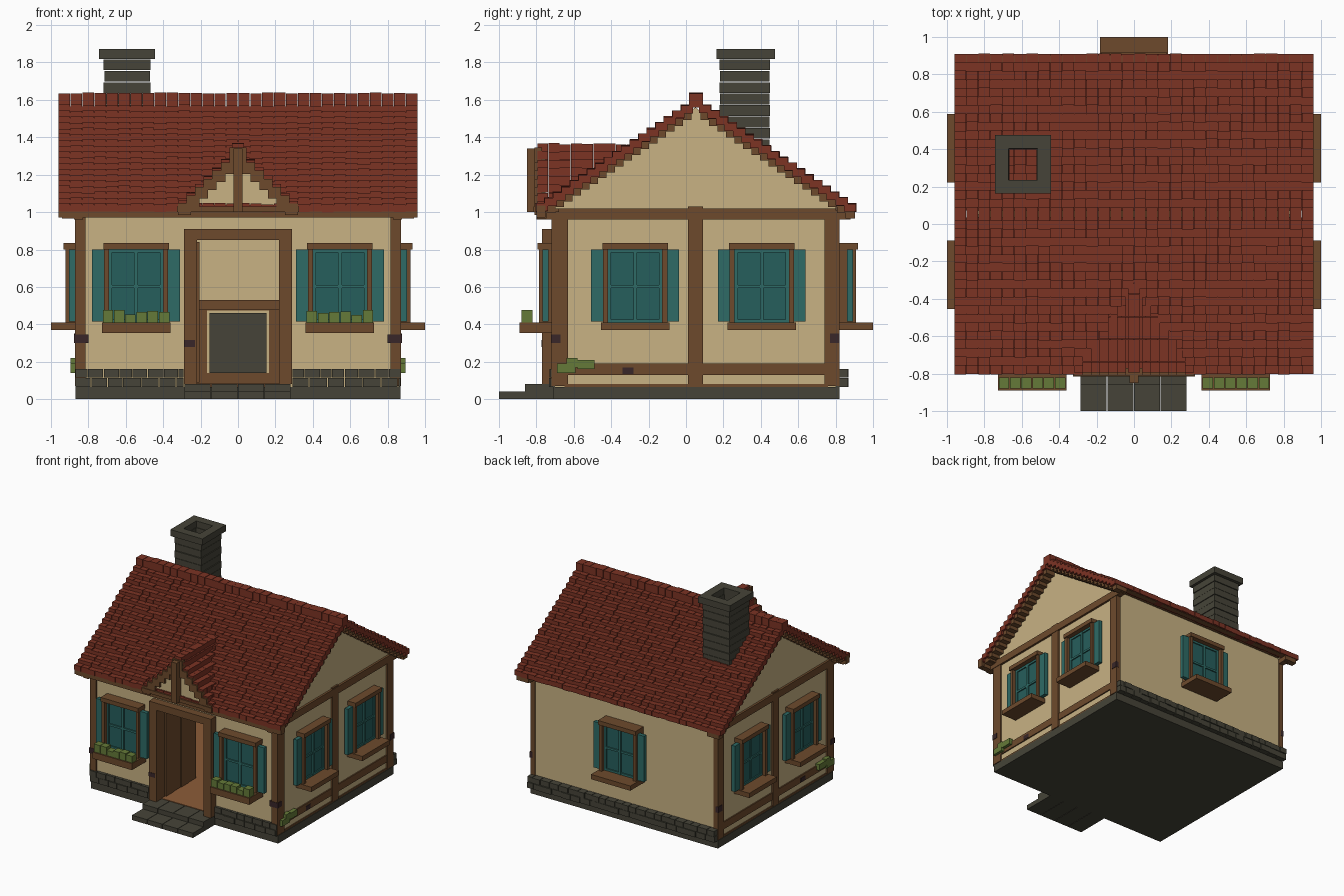
import bpy, bmesh, random
from mathutils import Vector

if "Cube" in bpy.data.objects:
    bpy.data.objects.remove(bpy.data.objects["Cube"])
random.seed(4)

def lin(c):
    c /= 255
    return c / 12.92 if c < 0.04045 else ((c + 0.055) / 1.055) ** 2.4

MATS = {}
for n, c in dict(red_tile=(124, 51, 36), cream_plaster=(200, 178, 131), brown_timber=(109, 74, 44),
                 dark_stone=(70, 68, 56), teal_paint=(46, 107, 102), dark_teal_glass=(38, 94, 92),
                 leaf_green=(101, 122, 56), orange_floor=(140, 92, 56), dark_weathering=(56, 38, 40)).items():
    m = bpy.data.materials.new(n)
    m.diffuse_color = (*[lin(v) for v in c], 1)
    m.use_nodes = True
    m.node_tree.nodes["Principled BSDF"].inputs["Base Color"].default_value = m.diffuse_color
    MATS[n] = m

PARTS = {}
def part(name, mat):
    if name not in PARTS:
        PARTS[name] = (bmesh.new(), mat)
    return PARTS[name][0]

def box(name, mat, x0, x1, y0, y1, z0, z1):
    bm = part(name, mat)
    vs = [bm.verts.new((x, y, z)) for x in (x0, x1) for y in (y0, y1) for z in (z0, z1)]
    for f in ((0, 1, 3, 2), (4, 6, 7, 5), (0, 4, 5, 1), (2, 3, 7, 6), (0, 2, 6, 4), (1, 5, 7, 3)):
        bm.faces.new([vs[i] for i in f])

def prism(name, mat, pts, offset):
    bm = part(name, mat)
    f = bm.faces.new([bm.verts.new(p) for p in pts])
    r = bmesh.ops.extrude_face_region(bm, geom=[f])
    for v in r['geom']:
        if isinstance(v, bmesh.types.BMVert):
            v.co += Vector(offset)

RED, CRM, BRN, STN = 'red_tile', 'cream_plaster', 'brown_timber', 'dark_stone'
TEAL, GLS, GRN, DRK = 'teal_paint', 'dark_teal_glass', 'leaf_green', 'dark_weathering'

# base, floor and steps
box('base_slab', STN, -.87, .87, -.71, .82, 0, .065)
box('wood_floor', 'orange_floor', -.84, .84, -.70, .80, .065, .085)
for i in range(4):
    x = -.285 + .1425 * i
    box('front_steps', STN, x, x + .139, -1, -.71, 0, .04)
    box('front_steps', STN, x, x + .139, -.86, -.70, .04, .08)

# stone courses along front and back
def stones(name, xa, xb, y0, y1):
    for r, (z0, z1) in enumerate(((.065, .112), (.116, .16))):
        x = xa
        while x < xb - .01:
            w = random.uniform(.06, .09) if r else random.uniform(.08, .1)
            e = min(x + w, xb)
            d = random.uniform(0, .008)
            box(name, STN, x + .002, e - .002, y0 - (d if y0 < 0 else 0), y1 - (d if y0 > 0 else 0), z0, z1)
            x = e
stones('front_stones', -.87, -.29, -.725, -.70)
stones('front_stones', .29, .87, -.725, -.70)
stones('back_stones', -.87, .87, .80, .87)

# walls with open doorway
for s in (-1, 1):
    box('front_wall', CRM, min(s * .25, s * .86), max(s * .25, s * .86), -.705, -.66, .065, 1.02)
    box('side_walls', CRM, min(s * .82, s * .858), max(s * .82, s * .858), -.70, .81, .065, 1.02)
    prism('gable_walls', CRM, [(s * .825, -.75, 1.0), (s * .825, .85, 1.0), (s * .825, .05, 1.56)], (s * .033, 0, 0))
box('front_wall', CRM, -.25, .25, -.705, -.66, .87, 1.02)
box('back_wall', CRM, -.86, .86, .77, .812, .065, 1.04)

# timber framing
for s in (-1, 1):
    def sbox(name, mat, x0, x1, *r):
        box(name, mat, min(s * x0, s * x1), max(s * x0, s * x1), *r)
    sbox('corner_posts', BRN, .815, .872, -.72, -.63, .07, 1.0)
    sbox('corner_posts', BRN, .83, .872, .74, .82, .07, 1.0)
    sbox('middle_posts', BRN, .83, .872, .01, .09, .07, 1.03)
    sbox('side_eave_beams', BRN, .83, .876, -.80, .88, .96, 1.02)
    sbox('side_low_beams', BRN, .83, .868, -.65, .76, .13, .19)
    sbox('side_sill_strips', BRN, .83, .865, -.65, .76, .065, .08)
    sbox('door_frame', BRN, .22, .288, -.77, -.65, .08, .91)
    # dark weathering marks on the timbers
    sbox('weather_marks', DRK, .80, .876, -.723, -.67, .30, .345)
    sbox('weather_marks', DRK, .85, .876, .77, .822, .30, .35)
    sbox('weather_marks', DRK, .85, .871, -.34, -.28, .135, .17)
    # small shrubs at the side walls
    for y, z, w in ((-.69, .14, .1), (-.64, .17, .06), (-.58, .16, .09)):
        sbox('side_shrubs', GRN, .86, .895, y, y + w, z, z + .05)
box('weather_marks', DRK, -.29, -.23, -.773, -.765, .28, .315)
box('door_frame', BRN, -.288, .288, -.77, -.65, .85, .91)
box('front_eave_beam', BRN, -.96, .96, -.80, -.75, .97, 1.035)
box('back_eave_beam', BRN, -.94, .94, .86, .90, 1.0, 1.04)
box('front_soffit', BRN, -.94, .94, -.77, -.68, 1.0, 1.02)
box('back_soffit', BRN, -.90, .90, .80, .88, 1.01, 1.03)

# open door leaf of planks and indoor hearth
for i in range(4):
    box('door_leaf', BRN, -.235, -.205 - .004 * (i % 2), -.66 + .1 * i, -.562 + .1 * i, .09, .84)
box('hearth_surround', BRN, -.23, .23, .70, .77, .085, .48)
box('hearth_surround', BRN, -.25, .25, .66, .77, .48, .53)
box('hearth_lining', CRM, -.165, .165, .694, .70, .14, .475)
box('hearth_opening', STN, -.152, .152, .685, .70, .14, .46)

# windows: u runs along the wall, d outward from it
def window(name, place, c, sill, sill_z=.37):
    def b(p, mat, u0, u1, d0, d1, z0, z1):
        (xa, ya), (xb, yb) = place(c + u0, d0), place(c + u1, d1)
        box(name + p, mat, min(xa, xb), max(xa, xb), min(ya, yb), max(ya, yb), z0, z1)
    b('_frame', BRN, -.175, .175, -.045, .07, .80, .835)
    b('_sill', BRN, -.183, .183, -.045, sill, sill_z, .41)
    b('_glass', GLS, -.145, .145, -.045, .018, .41, .80)
    for s in (-1, 1):
        b('_frame', BRN, s * .145, s * .172, -.045, .06, .41, .80)
        b('_shutters', TEAL, s * .172, s * .235, .01, .042, .415, .80)
        b('_bars', TEAL, s * .128, s * .145, 0, .03, .41, .80)
    b('_bars', TEAL, -.01, .01, 0, .03, .41, .80)
    for z in (.41, .593, .783):
        b('_bars', TEAL, -.145, .145, 0, .028, z, z + .017)

for n, s in (('left', -1), ('right', 1)):
    window('front_%s_window' % n, lambda u, d: (u, -.725 - d), s * .545, .165, .355)
    for k, y in enumerate((-.272, .405)):
        window('%s_side_window_%d' % (n, k), lambda u, d, s=s: (s * (.862 + d), u), y, .138)
    # flower box plants
    for i in range(6):
        x = s * .545 - .18 + .06 * i
        h = random.uniform(.44, .48)
        box('flower_box_plants', GRN, x + .002, x + .058, -.88, -.82, .41, h)
window('back_window', lambda u, d: (u, .85 + d), 0, .15)

# main roof: stepped rows of tiles on both slopes
N, STEP, RISE = 18, .0456, .031
for side in (-1, 1):
    for i in range(N):
        ya = (-.805 + STEP * i) if side < 0 else (.912 - STEP * i)
        yb = ya - side * STEP * 1.5
        top = 1.045 + RISE * i
        y0, y1 = min(ya, yb), max(ya, yb)
        box('roof_underlay', RED, -.95, .95, y0 + .004, y1 - .004, top - .042, top - .008)
        for k in range(30):
            x = -.96 + .064 * k
            j = random.uniform(-.004, .004)
            f = random.uniform(0, .004)
            box('roof_tiles', RED, x + .0015, x + .0625, y0 + f * (side < 0), y1 - f * (side > 0), top - .042 + j, top + j)
        for s in (-1, 1):
            a, c = sorted((s * .83, s * .94))
            box('stepped_rake_boards', BRN, a, c, y0 + .008, y1 - .008, top - .08, top - .042)
for k in range(30):
    x = -.96 + .064 * k
    box('ridge_tiles', RED, x + .0015, x + .0625, .015, .092, 1.56, 1.636 + random.uniform(-.003, .003))

# small front gable over the door
prism('porch_gable_wall', CRM, [(-.29, -.79, 1.02), (.29, -.79, 1.02), (0, -.79, 1.32)], (0, .04, 0))
for s in (-1, 1):
    for i in range(7):
        a, c = sorted((s * (.322 - .046 * i), s * max(0, .322 - .046 * i - .07)))
        top = 1.06 + .044 * i
        end = -.74 + (top - 1.045) / .68
        y = -.795
        while y < end:
            j = random.uniform(-.004, .004)
            box('porch_roof_tiles', RED, a, c, y, y + .058, top - .046 + j, top + j)
            y += .06
        box('porch_rake_boards', BRN, a, c, -.81, -.77, top - .075, top - .014)
y = -.795
while y < -.30:
    box('porch_ridge_tiles', RED, -.032, .032, y, y + .058, 1.31, 1.365 + random.uniform(-.004, .004))
    y += .06
box('porch_rake_boards', BRN, -.045, .045, -.81, -.77, 1.29, 1.345)
box('porch_king_post', BRN, -.025, .025, -.85, -.79, 1.0, 1.34)
box('porch_tie_beam', BRN, -.325, .325, -.815, -.77, 1.0, 1.03)

# chimney: hollow courses of blocks with a wider cap
def ring(name, x0, x1, y0, y1, t, z0, z1, flip=False):
    g = t if flip else 0
    h = t - g
    for xa, xb in ((x0, x0 + t), (x1 - t, x1)):
        box(name, STN, xa, xb, y0 + g, y1 - g, z0, z1)
    for ya, yb in ((y0, y0 + t), (y1 - t, y1)):
        box(name, STN, x0 + h, x1 - h, ya, yb, z0, z1)
for k in range(9):
    z = 1.27 + .0612 * k
    e = .003 * (k % 2)
    ring('chimney_shaft', -.718 + e, -.467 - e, .18 + e, .45 - e, .05, z, z + .057, k % 2 == 1)
ring('chimney_cap', -.742, -.445, .163, .475, .072, 1.818, 1.872)

# turn the parts into objects
for name, (bm, mat) in PARTS.items():
    bmesh.ops.recalc_face_normals(bm, faces=bm.faces[:])
    me = bpy.data.meshes.new(name)
    bm.to_mesh(me)
    bm.free()
    me.materials.append(MATS[mat])
    bpy.context.collection.objects.link(bpy.data.objects.new(name, me))
